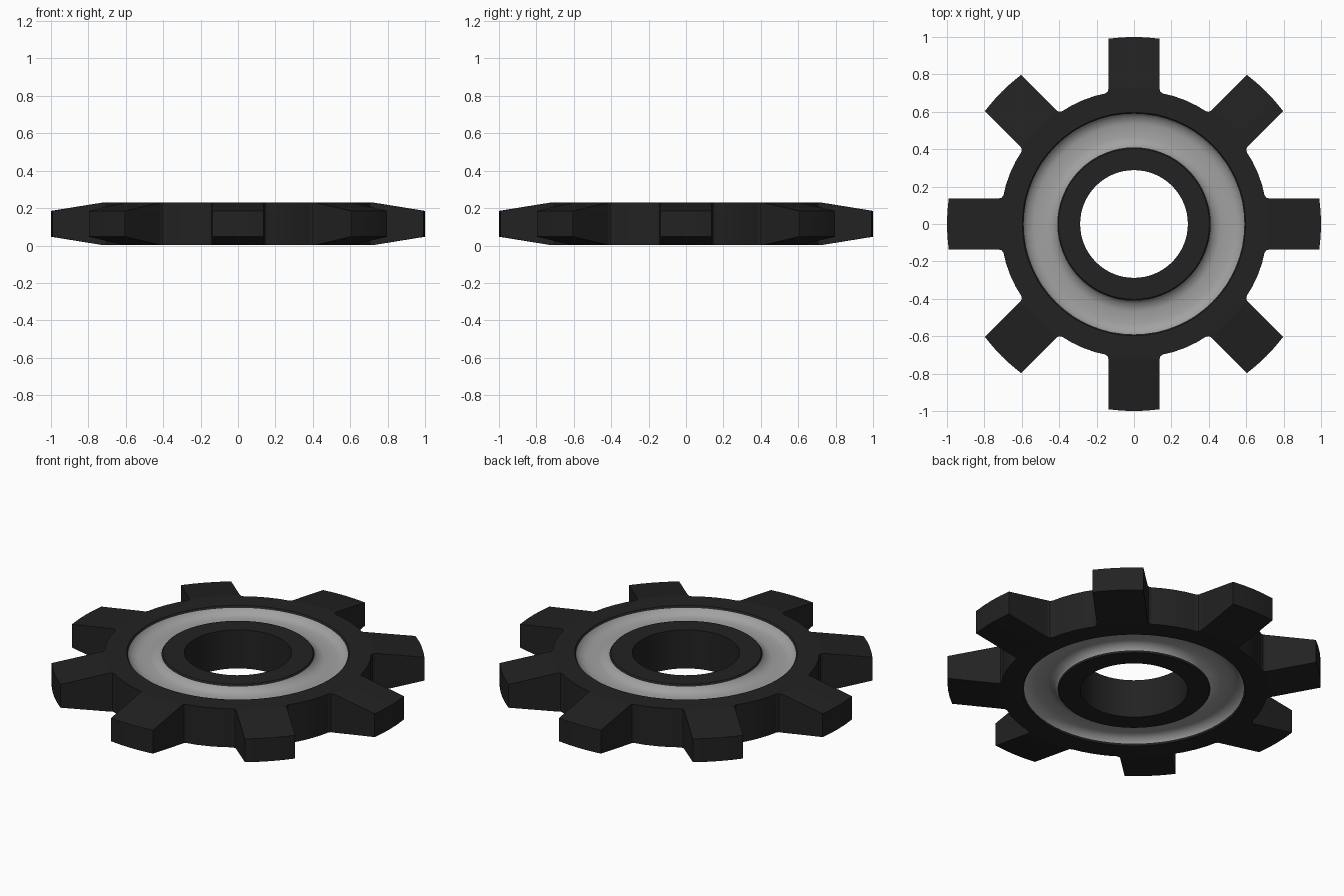
import bpy, math

if "Cube" in bpy.data.objects:
    bpy.data.objects.remove(bpy.data.objects["Cube"])

TEETH, MID, HALF, TIP_HALF, TOOTH_W = 8, 0.116, 0.114, 0.069, 0.137


def material(name, v):
    m = bpy.data.materials.new(name)
    m.diffuse_color = (v, v, v, 1)
    m.use_nodes = True
    m.node_tree.nodes["Principled BSDF"].inputs["Base Color"].default_value = m.diffuse_color
    return m


black = material("dark metal", 0.016)
grey = material("light grey", 0.36)

# Outline of one sector: tooth base, fillet, root arc, fillet
ys = [TOOTH_W * k / 2 for k in (-2, -1, 0, 1, 2)]
fillet = [(0.707, 0.141), (0.697, 0.156)]
c45, s45 = math.cos(math.pi / 4), math.sin(math.pi / 4)
sector = [(0.722, y) for y in ys] + fillet
sector += [(0.716 * math.cos(math.radians(a)), 0.716 * math.sin(math.radians(a)))
           for a in (17, 22.5, 28)]
sector += [(c45 * x + s45 * y, s45 * x - c45 * y) for x, y in reversed(fillet)]
N = len(sector)


def turn(p, k):
    a = 2 * math.pi * k / TEETH
    c, s = math.cos(a), math.sin(a)
    return (c * p[0] - s * p[1], s * p[0] + c * p[1])


outline = [turn(p, k) for k in range(TEETH) for p in sector]
angles = [math.atan2(y, x) for x, y in outline]


def circle(r, h):
    return [(r * math.cos(a), r * math.sin(a), MID + h) for a in angles]


class Builder:
    def __init__(self):
        self.v, self.f = [], []

    def add(self, pts):
        start = len(self.v)
        self.v += pts
        return list(range(start, start + len(pts)))

    def bridge(self, a, b, closed=True, skip=lambda i: False):
        n = len(a)
        for i in range(n if closed else n - 1):
            if not skip(i):
                j = (i + 1) % n
                self.f.append((a[i], a[j], b[j], b[i]))

    def finish(self, name, mat, angle):
        me = bpy.data.meshes.new(name)
        me.from_pydata(self.v, [], self.f)
        me.materials.append(mat)
        ob = bpy.data.objects.new(name, me)
        bpy.context.collection.objects.link(ob)
        bpy.ops.object.select_all(action='DESELECT')
        ob.select_set(True)
        bpy.context.view_layer.objects.active = ob
        bpy.ops.object.shade_smooth_by_angle(angle=math.radians(angle))
        return ob


def lathe(name, profile, mat, angle):
    b = Builder()
    rings = [b.add(circle(r, h)) for r, h in profile]
    for p, q in zip(rings, rings[1:]):
        b.bridge(p, q)
    return b.finish(name, mat, angle)


# Rim with tapered teeth
b = Builder()
bot_in0 = b.add(circle(0.59, -HALF + 0.01))
bot_in = b.add(circle(0.597, -HALF))
bot = b.add([(x, y, MID - HALF) for x, y in outline])
top = b.add([(x, y, MID + HALF) for x, y in outline])
top_in = b.add(circle(0.597, HALF))
top_in0 = b.add(circle(0.59, HALF - 0.01))
b.bridge(bot_in0, bot_in)
b.bridge(bot_in, bot)
b.bridge(bot, top, skip=lambda i: i % N < 4)
b.bridge(top, top_in)
b.bridge(top_in, top_in0)
for k in range(TEETH):
    tip = [turn((math.sqrt(1 - y * y), y), k) for y in ys]
    lo = b.add([(x, y, MID - TIP_HALF) for x, y in tip])
    hi = b.add([(x, y, MID + TIP_HALF) for x, y in tip])
    bb, bt = bot[k * N:k * N + 5], top[k * N:k * N + 5]
    for p, q in ((bb, lo), (lo, hi), (hi, bt)):
        b.bridge(p, q, closed=False)
    b.f.append((bb[0], lo[0], hi[0], bt[0]))
    b.f.append((bt[4], hi[4], lo[4], bb[4]))
b.finish("toothed_rim", black, 8)

# Hub ring around the bore
half_hub = [(0.41, HALF - 0.01), (0.403, HALF), (0.288, HALF)]
lathe("hub", half_hub + [(r, -h) for r, h in reversed(half_hub)], black, 30)

# Concave grey channels on both faces
channel = [(0.59, HALF - 0.01), (0.575, HALF - 0.034), (0.535, HALF - 0.045),
           (0.465, HALF - 0.045), (0.425, HALF - 0.034), (0.41, HALF - 0.01)]
lathe("top_channel", channel, grey, 80)
lathe("bottom_channel", [(r, -h) for r, h in reversed(channel)], grey, 80)
